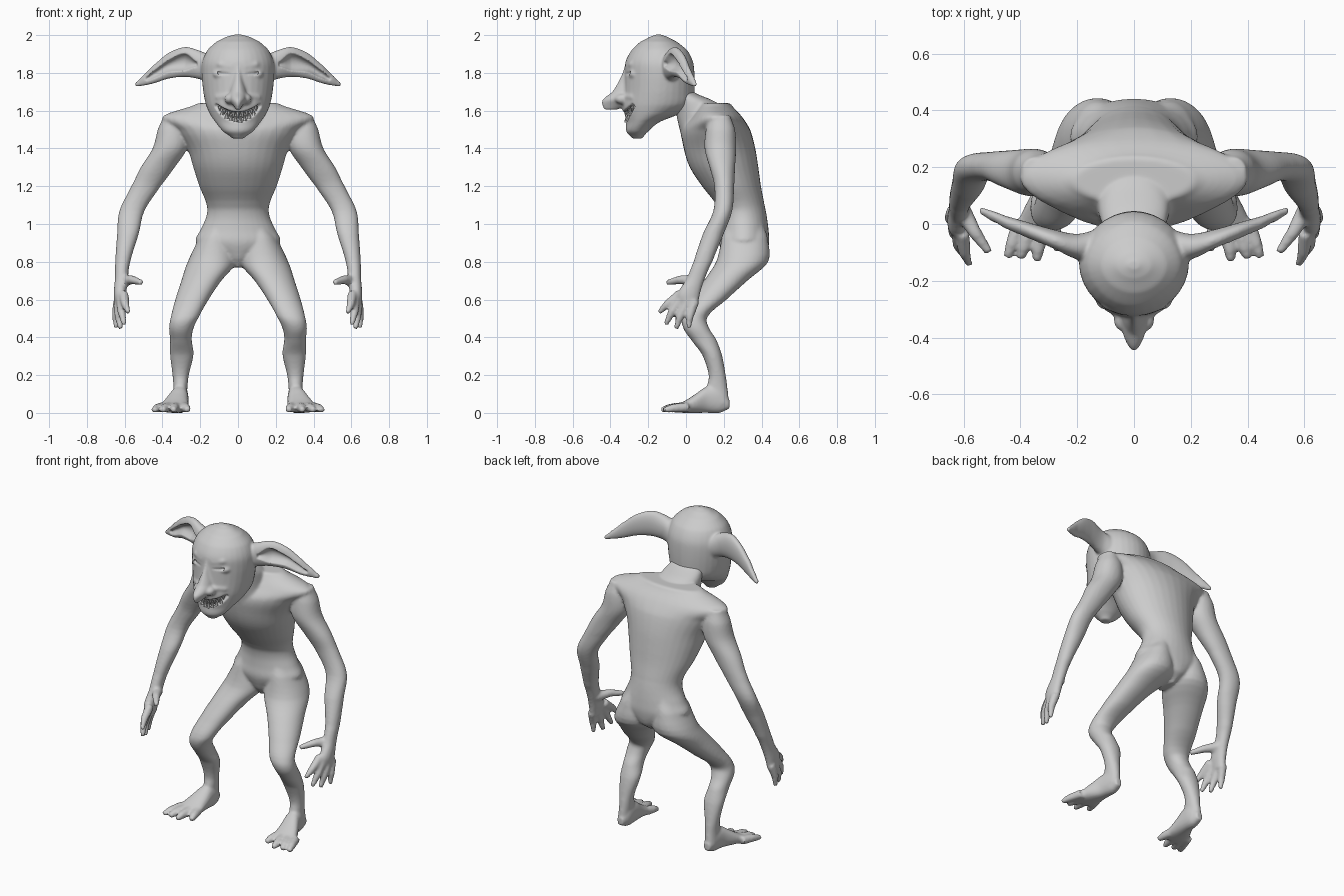
import bpy, bmesh
from math import cos, sin, tau, radians
from mathutils import Vector

if "Cube" in bpy.data.objects:
    bpy.data.objects.remove(bpy.data.objects["Cube"])

skin = bpy.data.materials.new("grey skin")
skin.use_nodes = True
GREY = (0.6, 0.6, 0.6, 1)
skin.diffuse_color = GREY
skin.node_tree.nodes["Principled BSDF"].inputs["Base Color"].default_value = GREY


def superpower(value, power):
    return abs(value) ** power * (1 if value >= 0 else -1)


def refine(rows, steps=4):
    """Smooth spline through the rows, so sections flow into each other."""
    rows = [Vector(r) for r in rows]
    out = []
    for i in range(len(rows) - 1):
        a, b = rows[i], rows[i + 1]
        before, after = rows[max(i - 1, 0)], rows[min(i + 2, len(rows) - 1)]
        for k in range(steps):
            t = k / steps
            bend = (b - before) * (t * (1 - t) ** 2) - (after - a) * (t * t * (1 - t))
            ease = t * t * (3 - 2 * t)
            row = a.lerp(b, ease) + bend / 2
            row[0] = a[0] + (b[0] - a[0]) * t
            out.append(row)
    return out + [rows[-1]]


def skin_rings(bm, rings):
    """Bridge matching rings of points and cap both ends."""
    loops = [[bm.verts.new(p) for p in ring] for ring in rings]
    n = len(loops[0])
    for low, high in zip(loops, loops[1:]):
        for i in range(n):
            j = (i + 1) % n
            bm.faces.new((low[i], low[j], high[j], high[i]))
    bm.faces.new(loops[0][::-1])
    bm.faces.new(loops[-1])


def loft(bm, axis, rows, side=1, power=0.95, n=32):
    """Rows: position on the axis, then low/high limits of the other two axes."""
    u, v = [k for k in range(3) if k != axis]
    rings = []
    for pos, u0, u1, v0, v1 in refine(rows):
        ring = []
        for i in range(n):
            a = tau * i / n
            p = Vector()
            p[axis] = pos
            p[u] = (u0 + u1) / 2 + (u1 - u0) / 2 * superpower(cos(a), power)
            p[v] = (v0 + v1) / 2 + (v1 - v0) / 2 * superpower(sin(a), power)
            p.x *= side
            ring.append(p)
        rings.append(ring)
    skin_rings(bm, rings)


def column(bm, rows, power=0.95):
    """Upright loft symmetric in x; rows: height, half width, front, back."""
    loft(bm, 2, [(z, -w, w, f, b) for z, w, f, b in rows], power=power)


def tube(bm, points, radii, side=1, n=10):
    """Round tapering tube along a path."""
    pts = [Vector((x * side, y, z)) for x, y, z in points]
    rings = []
    for i, (p, r) in enumerate(zip(pts, radii)):
        along = (pts[min(i + 1, len(pts) - 1)] - pts[max(i - 1, 0)]).normalized()
        a = along.orthogonal().normalized()
        b = along.cross(a)
        rings.append([p + r * (a * cos(tau * k / n) + b * sin(tau * k / n)) for k in range(n)])
    # align neighbouring rings so the tube does not twist
    for i in range(1, len(rings)):
        rings[i] = min((rings[i][k:] + rings[i][:k] for k in range(n)),
                       key=lambda r: sum((q - s).length for q, s in zip(r, rings[i - 1])))
    skin_rings(bm, rings)


def ball(bm, centre, size, side=1):
    made = bmesh.ops.create_uvsphere(bm, u_segments=16, v_segments=10, radius=1)
    for v in made["verts"]:
        v.co = Vector((c + s * k for c, s, k in zip(centre, size, v.co)))
        v.co.x *= side


def finish(name, bm):
    bmesh.ops.recalc_face_normals(bm, faces=bm.faces)
    mesh = bpy.data.meshes.new(name)
    bm.to_mesh(mesh)
    bm.free()
    mesh.materials.append(skin)
    ob = bpy.data.objects.new(name, mesh)
    bpy.context.collection.objects.link(ob)
    return ob


def activate(ob):
    bpy.ops.object.select_all(action="DESELECT")
    bpy.context.view_layer.objects.active = ob
    ob.select_set(True)


def blend(ob, voxel, rounds):
    """Fuse overlapping parts into one soft skin."""
    activate(ob)
    mod = ob.modifiers.new("fuse", "REMESH")
    mod.mode = "VOXEL"
    mod.voxel_size = voxel
    soft = ob.modifiers.new("soften", "SMOOTH")
    soft.factor = 0.5
    soft.iterations = rounds
    for m in ("fuse", "soften"):
        bpy.ops.object.modifier_apply(modifier=m)


def smooth(ob, angle=50):
    activate(ob)
    bpy.ops.object.shade_smooth_by_angle(angle=radians(angle))


# Torso and neck
body = bmesh.new()
column(body, [(.77, .015, .23, .36), (.82, .1, .2, .42), (.9, .222, .175, .44),
              (.97, .198, .18, .437), (1.04, .168, .18, .428), (1.1, .166, .16, .416),
              (1.2, .205, .085, .397), (1.3, .237, .02, .383), (1.4, .268, -.012, .367),
              (1.5, .33, -.022, .34), (1.57, .4, .03, .295), (1.64, .21, .07, .235)], 1.02)
column(body, [(1.46, .15, -.025, .2), (1.55, .135, -.045, .21), (1.6, .13, -.055, .2),
              (1.65, .12, -.07, .15), (1.7, .1, -.1, .04)])

for side in (-1, 1):
    # Arm down to the palm
    loft(body, 2, [(1.575, .3, .395, .125, .235), (1.5, .27, .425, .105, .26),
                   (1.4, .27, .452, .098, .265), (1.3, .335, .515, .125, .26),
                   (1.2, .41, .565, .15, .255), (1.07, .495, .628, .145, .245),
                   (.95, .525, .64, .09, .2), (.8, .57, .65, .04, .14),
                   (.71, .583, .652, .003, .1), (.63, .592, .658, -.045, .075),
                   (.57, .605, .655, -.03, .065)], side)
    # Fingers: knuckle then tip
    for knuckle, tip in (((.605, -.03, .63), (.58, -.143, .53)),
                         ((.62, -.02, .61), (.602, -.108, .467)),
                         ((.632, .01, .59), (.622, -.052, .445)),
                         ((.635, .045, .59), (.645, .014, .45))):
        mid = Vector(knuckle).lerp(Vector(tip), .55) + Vector((.006, -.008, 0))
        tube(body, [knuckle, mid, tip], [.027, .022, .013], side)
    tube(body, [(.605, .05, .7), (.56, -.03, .705), (.51, -.1, .69)], [.032, .024, .015], side)

    # Leg
    loft(body, 2, [(1, .03, .16, .21, .41), (.93, .03, .205, .19, .432), (.8, .008, .266, .16, .436),
                   (.7, .088, .3, .095, .325), (.6, .155, .332, .03, .215),
                   (.51, .205, .355, -.02, .115), (.45, .235, .365, -.015, .122),
                   (.39, .245, .36, .025, .16), (.31, .235, .36, .085, .19),
                   (.2, .26, .347, .12, .21), (.13, .268, .342, .11, .22),
                   (.05, .275, .345, .12, .228)], side)
    # Foot and splayed toes
    loft(body, 1, [(.23, .285, .33, .02, .07), (.18, .265, .345, 0, .14),
                   (.11, .262, .36, 0, .14), (.05, .262, .39, 0, .1),
                   (-.01, .26, .415, 0, .062), (-.05, .268, .425, .002, .042)], side, .88)
    for base, tip in (((.285, -.01), (.266, -.095)), ((.33, -.02), (.342, -.132)),
                      ((.37, -.02), (.4, -.122)), ((.4, .01), (.447, -.118))):
        tube(body, [(*base, .03), (*Vector(base).lerp(Vector(tip), .6), .025), (*tip, .015)],
             [.028, .024, .015], side)

body = finish("body", body)
blend(body, .0085, 6)
smooth(body)

# Head, nose and ears
head = bmesh.new()
column(head, [(1.452, .03, -.285, -.23), (1.49, .08, -.317, -.2), (1.54, .12, -.317, -.14),
              (1.58, .148, -.33, -.04), (1.63, .17, -.34, .035), (1.7, .184, -.33, .045),
              (1.8, .193, -.325, .045), (1.86, .189, -.32, .037), (1.92, .163, -.289, .007),
              (1.965, .115, -.242, -.048), (1.992, .06, -.19, -.1), (2.003, .02, -.16, -.13)], 1.04)
column(head, [(1.83, .02, -.328, -.24), (1.76, .03, -.355, -.24), (1.7, .045, -.39, -.24),
              (1.66, .046, -.44, -.24), (1.635, .03, -.447, -.28), (1.605, .012, -.435, -.36)], 1.1)
for side in (-1, 1):
    # Nostril, brow, eyelid and smile fold
    ball(head, (.042, -.335, 1.662), (.03, .042, .028), side)
    tube(head, [(.03, -.31, 1.83), (.09, -.283, 1.845), (.15, -.225, 1.84)],
         [.014, .022, .014], side)
    ball(head, (.085, -.272, 1.793), (.05, .034, .028), side)
    tube(head, [(.05, -.322, 1.675), (.1, -.28, 1.672), (.14, -.225, 1.65)],
         [.014, .022, .014], side)
    # Ear
    loft(head, 0, [(.13, -.14, -.02, 1.74, 1.89), (.2, -.125, -.035, 1.765, 1.917),
                   (.28, -.095, -.02, 1.778, 1.938), (.37, -.055, .005, 1.768, 1.906),
                   (.45, -.02, .028, 1.742, 1.84), (.51, .015, .05, 1.73, 1.782),
                   (.545, .035, .06, 1.726, 1.75)], side)
head = finish("head", head)
blend(head, .0065, 4)


# Grin path across the face
def grin(x, lift=0):
    return Vector((x, -.328 + 3.4 * x * x, 1.565 + 4.4 * x * x + lift))


# Cutter for the mouth, eye slits and ear hollows
hollow = bmesh.new()
steps = [k / 6 for k in range(-6, 7)]
tube(hollow, [grin(.122 * t) for t in steps], [.03 - .018 * t * t for t in steps])
for side in (-1, 1):
    tube(hollow, [(.04, -.322, 1.795), (.085, -.308, 1.797), (.135, -.262, 1.806)],
         [.006, .01, .006], side)
    loft(hollow, 0, [(.215, -.2, -.1, 1.83, 1.86), (.28, -.2, -.05, 1.805, 1.91),
                     (.37, -.2, -.018, 1.795, 1.875), (.45, -.1, .006, 1.765, 1.812),
                     (.49, -.05, .015, 1.755, 1.78)], side)
hollow = finish("hollow cutter", hollow)
hollow.hide_render = True
activate(head)
cut = head.modifiers.new("hollow", "BOOLEAN")
cut.operation = "DIFFERENCE"
cut.solver = "EXACT"
cut.object = hollow
bpy.ops.object.modifier_apply(modifier="hollow")
bpy.data.objects.remove(hollow)
blend(head, .0055, 3)
smooth(head)

# Pointed teeth in two rows
teeth = bmesh.new()
for k in range(-4, 5):
    x = .024 * k
    size = .028 - .002 * abs(k)
    back = Vector((0, .012, 0))
    tube(teeth, [grin(x, size) + back, grin(x, -.006) + back], [.012, .003], n=6)
    if k < 4:
        x += .012
        tube(teeth, [grin(x, -size) + back, grin(x, .006) + back], [.012, .003], n=6)
smooth(finish("teeth", teeth))
